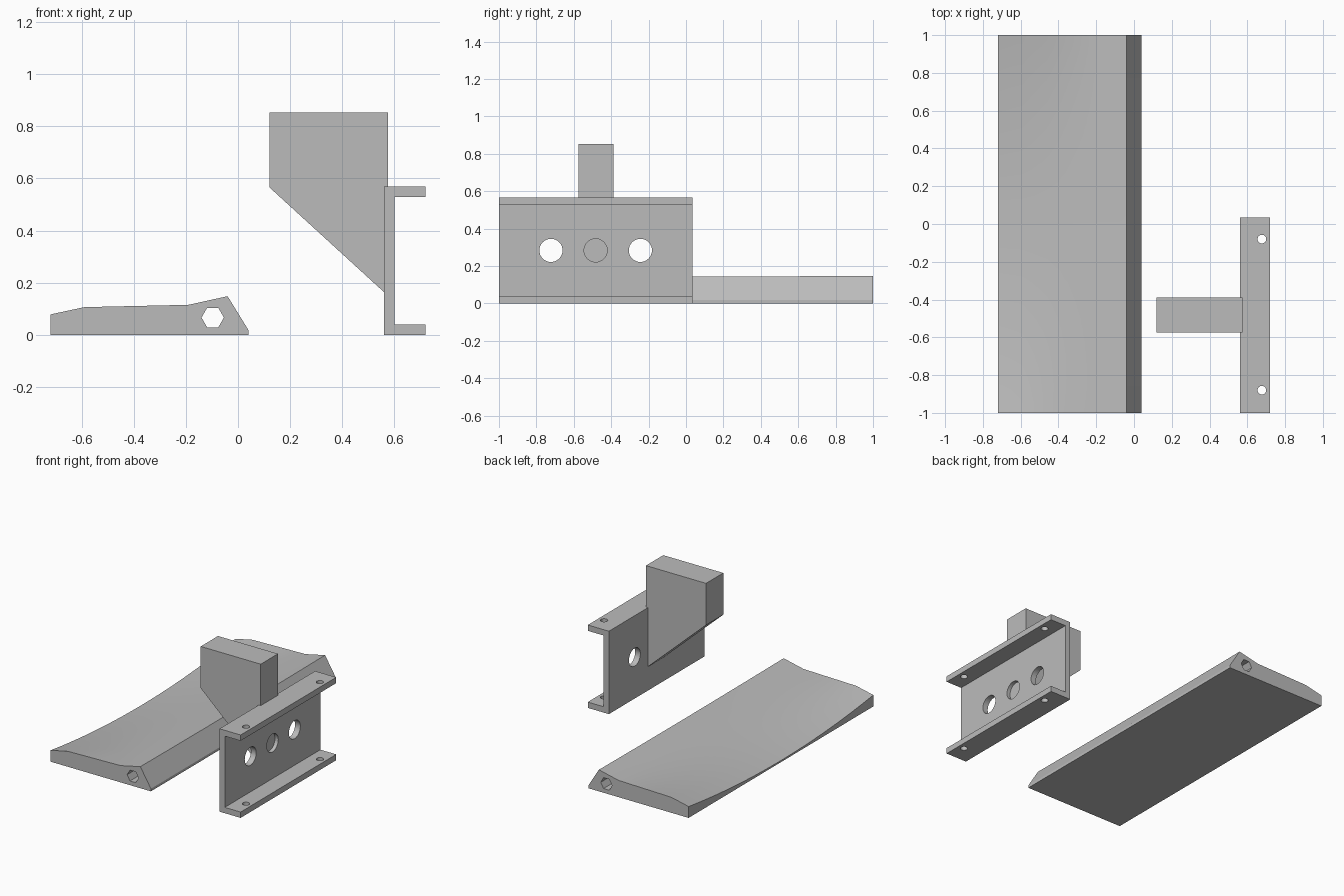
import bpy, bmesh, math
from mathutils import Matrix, Vector

cube = bpy.data.objects.get("Cube")
if cube:
    bpy.data.objects.remove(cube, do_unlink=True)

COLOUR = (0.5, 0.5, 0.5, 1)
grey = bpy.data.materials.new("plain grey")
grey.use_nodes = True
grey.diffuse_color = COLOUR
grey.node_tree.nodes["Principled BSDF"].inputs["Base Color"].default_value = COLOUR


def finish(name, bm):
    bmesh.ops.recalc_face_normals(bm, faces=bm.faces)
    mesh = bpy.data.meshes.new(name)
    bm.to_mesh(mesh)
    bm.free()
    mesh.materials.append(grey)
    obj = bpy.data.objects.new(name, mesh)
    bpy.context.collection.objects.link(obj)
    return obj


def loft(name, sections):
    """Skin a list of (y, [(x, z), ...]) outlines and cap both ends."""
    bm = bmesh.new()
    rings = [[bm.verts.new((x, y, z)) for x, z in pts] for y, pts in sections]
    for a, b in zip(rings, rings[1:]):
        for i in range(len(a)):
            j = (i + 1) % len(a)
            bm.faces.new((a[i], a[j], b[j], b[i]))
    bm.faces.new(rings[0])
    bm.faces.new(rings[-1])
    return finish(name, bm)


def drill(obj, centre, axis, radius, length, sides=32, spin=0):
    """Cut a straight hole along an axis."""
    bm = bmesh.new()
    turn = Vector(axis).to_track_quat("Z", "Y").to_matrix().to_4x4()
    bmesh.ops.create_cone(bm, cap_ends=True, segments=sides, radius1=radius, radius2=radius,
                          depth=length, matrix=Matrix.Translation(centre) @ turn
                          @ Matrix.Rotation(spin, 4, "Z"))
    cutter = finish("hole_cutter", bm)
    cutter.hide_render = True
    mod = obj.modifiers.new("hole", "BOOLEAN")
    mod.operation, mod.solver, mod.object = "DIFFERENCE", "EXACT", cutter
    bpy.context.view_layer.objects.active = obj
    bpy.ops.object.modifier_apply(modifier=mod.name)
    bpy.data.objects.remove(cutter, do_unlink=True)


def smooth(obj):
    bpy.ops.object.select_all(action="DESELECT")
    obj.select_set(True)
    bpy.context.view_layer.objects.active = obj
    bpy.ops.object.shade_smooth_by_angle(angle=math.radians(30))


# Long blade: full outline at the ends, its thin side hollowed towards the middle
def blade_outline(y):
    sag = 1 - y * y
    top = [(-0.04, 0.148), (-0.19, 0.115), (-0.32, 0.112), (-0.46, 0.109), (-0.59, 0.106), (-0.72, 0.078)]
    pts = [(0.04, 0), (0.04, 0.018)]
    for x, z in top:
        hollow = 0.115 + (x + 0.19) * 0.195
        pts.append((x, z + sag * min(0, hollow - z)))
    return pts + [(-0.72, 0)]


STEPS = 32
blade = loft("blade", [(y, blade_outline(y)) for y in (-1 + 2 * i / STEPS for i in range(STEPS + 1))])
drill(blade, (-0.097, 0, 0.066), (0, 1, 0), 0.043, 3, sides=6, spin=math.pi / 2)
smooth(blade)

# Channel bracket with web and flange holes
channel = [(0.56, 0), (0.72, 0), (0.72, 0.04), (0.6, 0.04),
           (0.6, 0.528), (0.72, 0.528), (0.72, 0.568), (0.56, 0.568)]
bracket = loft("channel_bracket", [(-1, channel), (0.035, channel)])
for y in (-0.722, -0.483, -0.244):
    drill(bracket, (0.58, y, 0.284), (1, 0, 0), 0.062, 0.2)
for y in (-0.08, -0.88):
    drill(bracket, (0.677, y, 0.284), (0, 0, 1), 0.023, 1)
smooth(bracket)

# Tapered block set into the back of the web
block = [(0.12, 0.852), (0.12, 0.566), (0.575, 0.15), (0.575, 0.852)]
loft("tapered_block", [(-0.575, block), (-0.388, block)])
